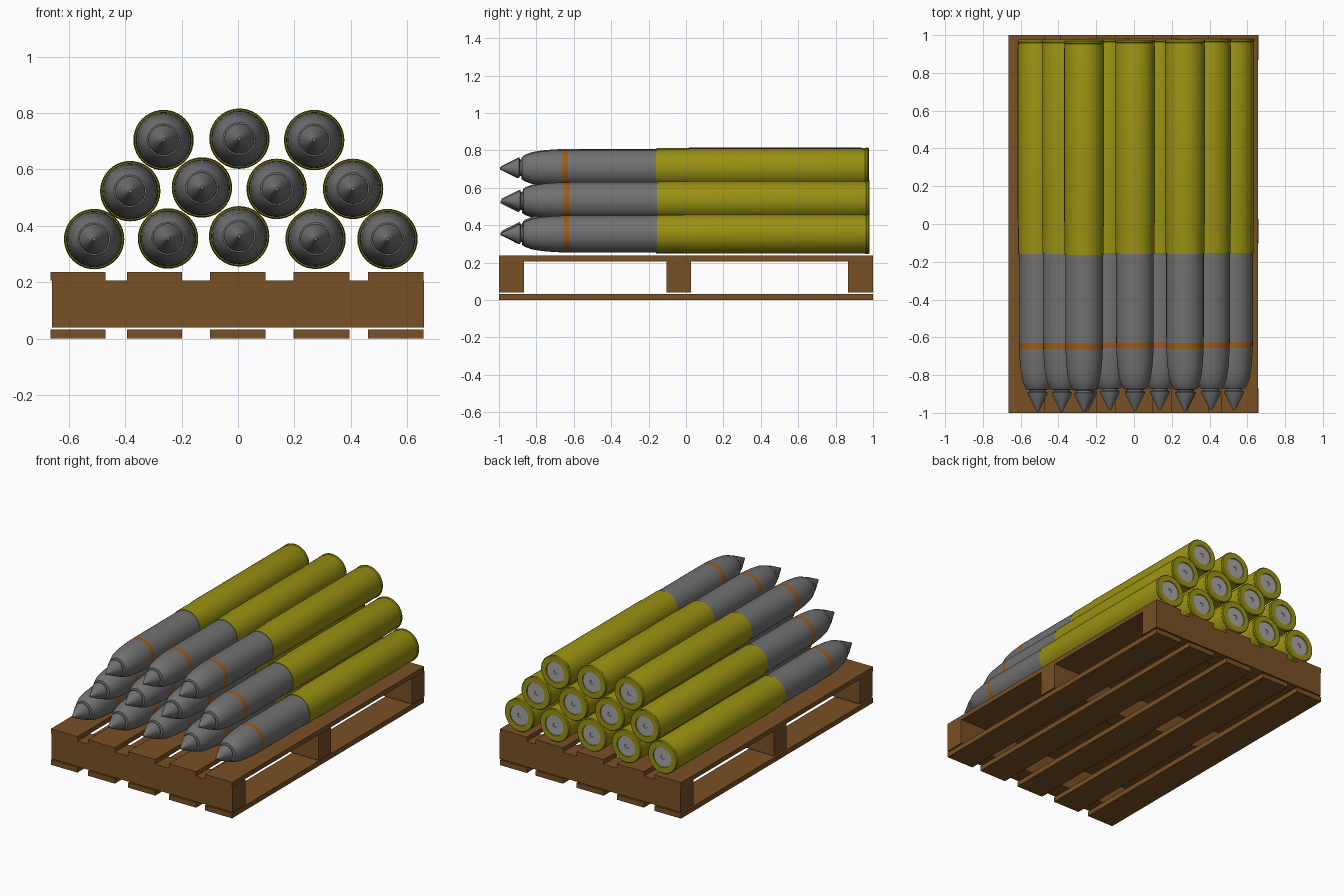
import bpy, bmesh, math

if "Cube" in bpy.data.objects:
    bpy.data.objects.remove(bpy.data.objects["Cube"])


def material(name, r, g, b):
    m = bpy.data.materials.new(name)
    m.diffuse_color = (r, g, b, 1)
    m.use_nodes = True
    m.node_tree.nodes["Principled BSDF"].inputs["Base Color"].default_value = m.diffuse_color
    return m


WOOD = material("brown wood", 0.19, 0.08, 0.018)
GREY = material("grey steel", 0.165, 0.165, 0.165)
OLIVE = material("olive casing", 0.32, 0.285, 0.006)
ORANGE = material("orange band", 0.33, 0.105, 0.012)
LIGHT = material("light grey base", 0.38, 0.38, 0.38)


def new_object(name, bm, mats):
    bmesh.ops.recalc_face_normals(bm, faces=bm.faces)
    me = bpy.data.meshes.new(name)
    bm.to_mesh(me)
    bm.free()
    for m in mats:
        me.materials.append(m)
    ob = bpy.data.objects.new(name, me)
    bpy.context.collection.objects.link(ob)
    return ob


def box(name, x0, x1, y0, y1, z0, z1):
    bm = bmesh.new()
    bmesh.ops.create_cube(bm, size=1)
    for v in bm.verts:
        v.co.x = x1 if v.co.x > 0 else x0
        v.co.y = y1 if v.co.y > 0 else y0
        v.co.z = z1 if v.co.z > 0 else z0
    return new_object(name, bm, [WOOD])


# Pallet: three cross bearers, five boards on top and five below
for i, (y0, y1) in enumerate([(-1, -0.867), (-0.104, 0.027), (0.867, 1)]):
    box(f"pallet_bearer_{i}", -0.66, 0.66, y0, y1, 0.04, 0.207)
for i, (x0, x1) in enumerate([(-0.664, -0.47), (-0.393, -0.198), (-0.10, 0.097),
                              (0.197, 0.395), (0.46, 0.657)]):
    box(f"pallet_top_board_{i}", x0, x1, -1, 1, 0.207, 0.237)
    box(f"pallet_bottom_board_{i}", x0, x1, -1, 1, 0, 0.033)

# Lathe profile along y: (y, radius, material index of the segment that follows)
# 0 grey, 1 olive, 2 orange, 3 light grey
PROFILE = [
    (-0.992, 0.006, 0), (-0.975, 0.014, 0), (-0.90, 0.052, 0), (-0.893, 0.053, 0),
    (-0.888, 0.042, 0), (-0.878, 0.042, 0), (-0.876, 0.058, 0), (-0.862, 0.068, 0),
    (-0.825, 0.082, 0), (-0.77, 0.091, 0), (-0.71, 0.096, 0), (-0.662, 0.0985, 2),
    (-0.63, 0.099, 0), (-0.57, 0.0995, 0), (-0.16, 0.0995, 1),
    (-0.16, 0.103, 1), (-0.02, 0.103, 1), (0.02, 0.1055, 1), (0.935, 0.1055, 1),
    (0.945, 0.103, 1), (0.957, 0.103, 1), (0.962, 0.107, 1), (0.970, 0.107, 1),
    (0.976, 0.102, 1), (0.976, 0.066, 1), (0.970, 0.065, 3), (0.970, 0.014, 3),
    (0.966, 0.012, 3),
]
SEG = 40


def shell_mesh():
    bm = bmesh.new()
    rings = []
    for y, r, _ in PROFILE:
        rings.append([bm.verts.new((r * math.cos(a), y, r * math.sin(a)))
                      for a in (2 * math.pi * k / SEG for k in range(SEG))])
    for (_, _, mi), a, b in zip(PROFILE, rings, rings[1:]):
        for k in range(SEG):
            n = (k + 1) % SEG
            bm.faces.new((a[k], a[n], b[n], b[k])).material_index = mi
    bm.faces.new(rings[0]).material_index = 0
    bm.faces.new(rings[-1]).material_index = 3
    return bm


# Stacked shells: x, z, and small shift in y
STACK = [
    (-0.51, 0.353, 0.0), (-0.248, 0.355, 0.002), (0.004, 0.363, 0.005),
    (0.275, 0.354, 0.002), (0.53, 0.353, 0.006),
    (-0.382, 0.523, 0.0), (-0.128, 0.536, 0.006), (0.137, 0.531, 0.006),
    (0.408, 0.531, 0.006),
    (-0.264, 0.704, -0.003), (0.005, 0.709, 0.002), (0.27, 0.704, 0.0),
]
first = new_object("shell_0", shell_mesh(), [GREY, OLIVE, ORANGE, LIGHT])
bpy.context.view_layer.objects.active = first
first.select_set(True)
bpy.ops.object.shade_smooth_by_angle(angle=math.radians(25))
for i, (x, z, dy) in enumerate(STACK):
    ob = first
    if i:
        ob = first.copy()
        ob.name = f"shell_{i}"
        bpy.context.collection.objects.link(ob)
    ob.location = (x, dy, z)
